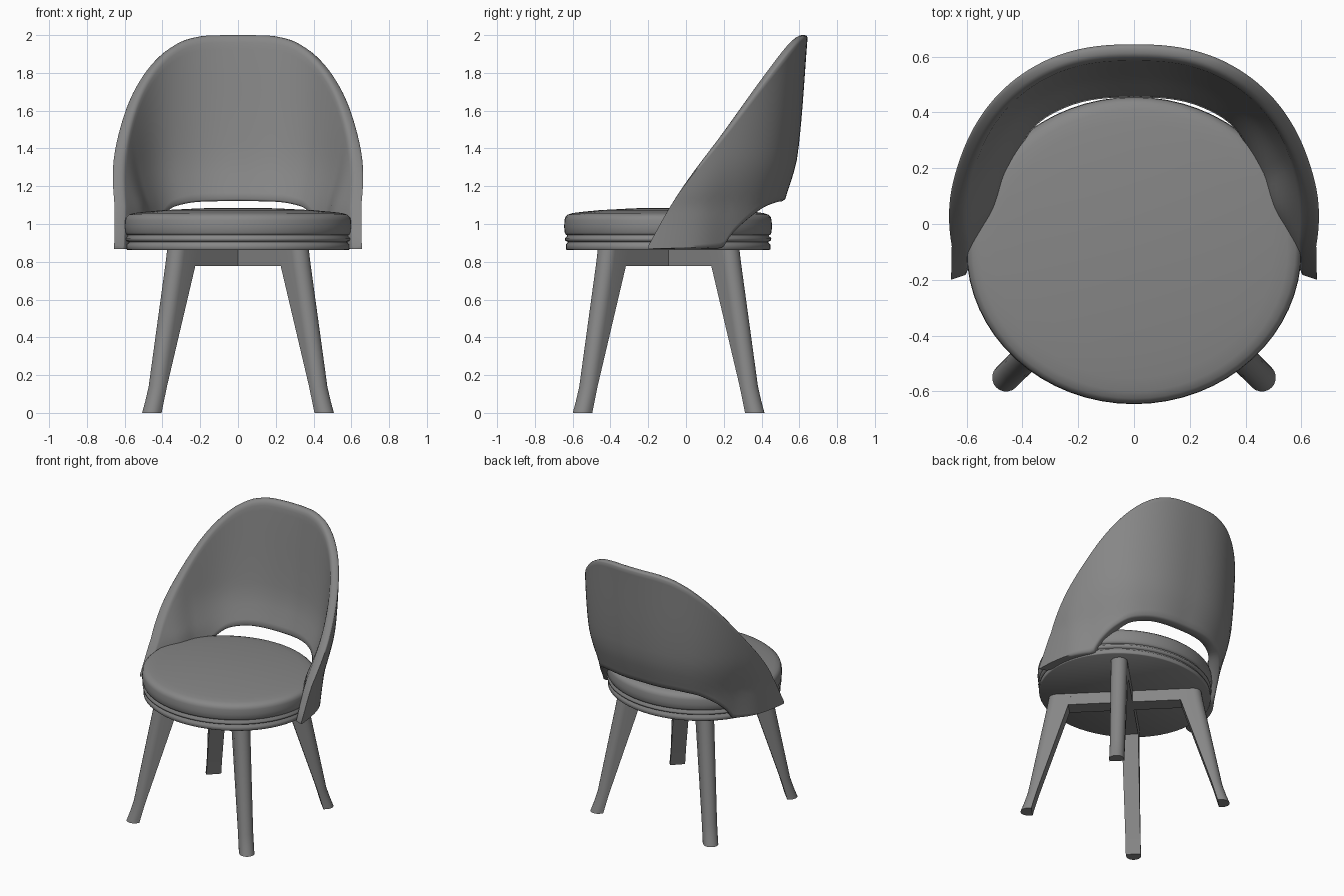
import bpy, bmesh
from math import sin, cos, pi, radians, degrees
from mathutils import Matrix

if "Cube" in bpy.data.objects:
    bpy.data.objects.remove(bpy.data.objects["Cube"])

SEAT_Y = -0.095
GREY = bpy.data.materials.new("dark_grey")
GREY.diffuse_color = (.24, .24, .24, 1)
GREY.use_nodes = True
GREY.node_tree.nodes["Principled BSDF"].inputs["Base Color"].default_value = GREY.diffuse_color


def finish(name, bm, angle=35):
    bmesh.ops.recalc_face_normals(bm, faces=bm.faces)
    me = bpy.data.meshes.new(name)
    bm.to_mesh(me)
    bm.free()
    me.materials.append(GREY)
    ob = bpy.data.objects.new(name, me)
    bpy.context.collection.objects.link(ob)
    bpy.context.view_layer.objects.active = ob
    ob.select_set(True)
    bpy.ops.object.shade_smooth_by_angle(angle=radians(angle))
    ob.select_set(False)
    return ob


def skin(bm, rings):
    """Join closed rings of points into a capped solid."""
    vs = [[bm.verts.new(p) for p in ring] for ring in rings]
    n = len(vs[0])
    for a, b in zip(vs, vs[1:]):
        for i in range(n):
            j = (i + 1) % n
            bm.faces.new((a[i], a[j], b[j], b[i]))
    bm.faces.new(vs[0])
    bm.faces.new(vs[-1])


def curve(pts, x):
    """Smooth interpolation through points without overshoot."""
    if x <= pts[0][0]:
        return pts[0][1]
    if x >= pts[-1][0]:
        return pts[-1][1]
    d = [(b[1] - a[1]) / (b[0] - a[0]) for a, b in zip(pts, pts[1:])]
    m = [d[0]] + [0 if a * b <= 0 else 2 * a * b / (a + b) for a, b in zip(d, d[1:])] + [d[-1]]
    i = max(k for k in range(len(d)) if pts[k][0] <= x)
    h = pts[i + 1][0] - pts[i][0]
    t = (x - pts[i][0]) / h
    return ((2*t**3 - 3*t**2 + 1) * pts[i][1] + (t**3 - 2*t**2 + t) * h * m[i]
            + (3*t**2 - 2*t**3) * pts[i + 1][1] + (t**3 - t**2) * h * m[i + 1])


# Seat: slightly oval turned discs
def turned(name, profile, angle, n=64):
    bm = bmesh.new()
    skin(bm, [[(r * cos(2*pi*k/n), SEAT_Y + r * 0.917 * sin(2*pi*k/n), z) for k in range(n)]
              for r, z in profile])
    finish(name, bm, angle)


turned("seat_base", [(.585, .862), (.59, .866), (.59, .892), (.58, .9), (.58, .906), (.594, .912),
                     (.596, .925), (.584, .935), (.584, .95)], 60)
turned("seat_cushion", [(.575, .938), (.59, .943), (.597, .955), (.6, .985), (.598, 1.02), (.593, 1.037),
                        (.578, 1.05), (.55, 1.058), (.5, 1.064), (.4, 1.073), (.2, 1.083), (.05, 1.086)], 70)

# Backrest: leaning wrap-around shell, cut away at the lower back
TOP = [(-10, 1.998), (0, 2.0), (10, 1.998), (20, 1.978), (30, 1.927), (40, 1.848), (52, 1.725), (72, 1.47), (90, 1.22),
       (99, 1.07), (108, .885)]
BOTTOM = [(0, 1.122), (18, 1.118), (36, 1.095), (49, 1.04), (63, .94), (69, .872), (108, .868)]
LEAN = [(.87, .19), (1.125, .122), (1.36, .055), (2.0, 0)]
LEAN_SHARE = [(0, 1), (25, .92), (38, .82), (66, .62), (84, .3), (108, 0)]
PADDING = [(0, .018), (38, .02), (66, .038), (84, .08), (96, .05), (108, 0)]


def shell_point(phi, s, inset):
    a = abs(degrees(phi))
    lo, hi = curve(BOTTOM, a), curve(TOP, a)
    z = lo + (hi - lo) * s
    off = curve(LEAN, z) * curve(LEAN_SHARE, a) ** (1 + 4 * max(0, z - 1.1))
    off += inset * (.055 + curve(PADDING, a) * (1 - s * s))
    sx = abs(sin(phi)) ** (.84 if a < 90 else .5) * (1 if phi > 0 else -1)
    return (.672 * sx - off * sin(phi), (.645 - off) * cos(phi), z)


rows = [.012, .05] + [k / 12 for k in range(1, 12)] + [.955, .985]
section = ([(0, .15)] + [(s, 0) for s in rows] + [(.996, .12), (1, .3), (1, .6), (.992, .82), (.975, .95)]
           + [(s, 1) for s in reversed(rows[:-1])] + [(0, .85)])
bm = bmesh.new()
COLS = 80
skin(bm, [[shell_point(radians(-108 + 216 * c / COLS), s, i) for s, i in section] for c in range(COLS + 1)])
finish("backrest", bm, 70)

# Legs: flat inside, rounded outside, splayed on the diagonals
STATIONS = [(0, .622, .648, .05), (.06, .605, .625, .05), (.14, .582, .599, .05),
            (.78, .374, .468, .055), (.866, .35, .453, .055)]
for name, ang in (("back_right_leg", 45), ("back_left_leg", 135), ("front_left_leg", 225), ("front_right_leg", 315)):
    bm = bmesh.new()
    skin(bm, [[(ri, w, z), (ri, -w, z)]
              + [(rc + w * cos(t), w * sin(t), z) for t in (radians(-90 + 18 * k) for k in range(11))]
              for z, ri, rc, w in STATIONS])
    bm.transform(Matrix.Translation((0, SEAT_Y + .003, 0)) @ Matrix.Rotation(radians(ang), 4, 'Z'))
    finish(name, bm)

# Crossed rails under the seat
for name, ang in (("cross_rail_a", 45), ("cross_rail_b", 135)):
    bm = bmesh.new()
    bmesh.ops.create_cube(bm, size=1)
    bm.transform(Matrix.Translation((0, SEAT_Y + .003, .822)) @ Matrix.Rotation(radians(ang), 4, 'Z')
                 @ Matrix.Diagonal((.84, .109, .088, 1)))
    finish(name, bm)
